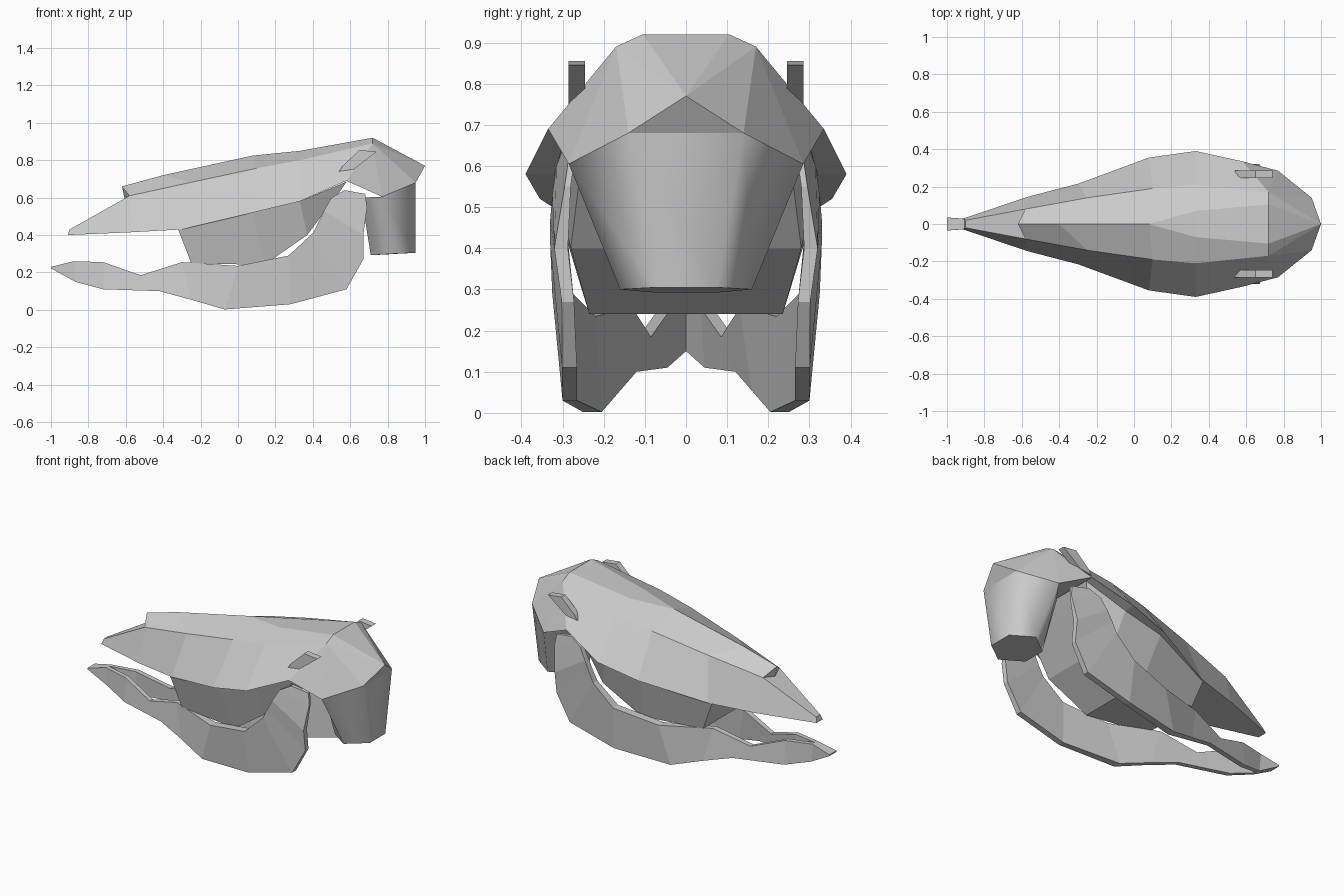
import bpy, bmesh

cube = bpy.data.objects.get("Cube")
if cube:
    bpy.data.objects.remove(cube, do_unlink=True)

bone = bpy.data.materials.new("bone_grey")
bone.use_nodes = True
color = (0.6, 0.6, 0.6, 1)
bone.diffuse_color = color
bone.node_tree.nodes["Principled BSDF"].inputs["Base Color"].default_value = color


def finish(name, bm, mirror=False):
    bmesh.ops.remove_doubles(bm, verts=bm.verts, dist=0.0005)
    bmesh.ops.recalc_face_normals(bm, faces=bm.faces)
    me = bpy.data.meshes.new(name)
    bm.to_mesh(me)
    bm.free()
    me.materials.append(bone)
    ob = bpy.data.objects.new(name, me)
    bpy.context.collection.objects.link(ob)
    if mirror:
        mod = ob.modifiers.new("mirror", 'MIRROR')
        mod.use_axis = (False, True, False)
        mod.merge_threshold = 0.0005
    return ob


def loft(rings, closed=False, cap_start=False, cap_end=False):
    bm = bmesh.new()
    rows = [[bm.verts.new(p) for p in r] for r in rings]
    n = len(rows[0])
    for a, b in zip(rows, rows[1:]):
        for i in range(n if closed else n - 1):
            j = (i + 1) % n
            bm.faces.new((a[i], a[j], b[j], b[i]))
    if cap_start:
        bm.faces.new(rows[0])
    if cap_end:
        bm.faces.new(rows[-1])
    return bm


def both(points):
    return points + [(x, -y, z) for x, y, z in points if y]


# Upper shell: each half section is lower edge, shoulder and ridge
sections = [
    ((-.57, .145, .415), (-.58, .08, .61), (-.62, 0, .66)),
    ((-.30, .215, .43), (-.25, .14, .682), (-.40, 0, .72)),
    ((.08, .355, .52), (.10, .19, .757), (.08, 0, .825)),
    ((.33, .39, .58), (.33, .21, .80), (.33, .07, .85)),
    ((.58, .335, .69), (.72, .17, .89), (.72, .105, .92)),
]
shell = [[(e[0], 0, e[2]), e, m, r, (r[0], 0, r[2])] for e, m, r in sections]
finish("upper_shell", loft(shell, cap_start=True), True)

# Pointed snout under the front lip of the shell
snout = [[(-.91, 0, .40), (-.91, .03, .40), (-.90, .02, .43), (-.90, 0, .43)],
         [(-.57, 0, .415), (-.57, .145, .415), (-.58, .08, .61), (-.58, 0, .61)]]
finish("snout", loft(snout, cap_start=True), True)

# Faceted rear cap
bm = bmesh.new()
for p in both([(.72, .105, .92), (.72, .17, .89), (.58, .335, .69),
               (.77, .285, .605), (.95, .14, .68), (1, 0, .77)]):
    bm.verts.new(p)
bmesh.ops.convex_hull(bm, input=bm.verts)
finish("rear_cap", bm)

# Tapered column below the cap, smooth sides and a flat bottom
top = [(.95, .14, .68), (.77, .285, .605), (.66, .13, .60)]
low = [(.95, .075, .305), (.83, .16, .30), (.71, .07, .292)]
column = [r + [(x, -y, z) for x, y, z in reversed(r)] for r in (top, low)]
ob = finish("rear_column", loft(column, closed=True, cap_end=True))
for face in ob.data.polygons:
    face.use_smooth = len(face.vertices) == 4

# Belly block between the mandibles: top edge and bottom edge
pairs = [((-.32, .205, .43), (-.25, .19, .25)),
         ((.08, .32, .52), (.14, .235, .24)),
         ((.33, .32, .58), (.37, .28, .40)),
         ((.58, .29, .685), (.55, .25, .64))]
belly = [[(t[0], 0, t[2]), t, b, (b[0], 0, b[2])] for t, b in pairs]
finish("belly", loft(belly, cap_start=True, cap_end=True), True)

# Mandibles: lower point, upper point, lower and upper thickness per station
stations = [
    ((-1, 0, .222), (-1, 0, .23), .035, .035),
    ((-.87, 0, .15), (-.88, 0, .26), .025, .025),
    ((-.72, .045, .11), (-.72, .035, .255), .03, .03),
    ((-.42, .12, .10), (-.52, .085, .185), .03, .03),
    ((-.25, .16, .054), (-.30, .13, .255), .035, .035),
    ((-.07, .205, .002), (0, .22, .235), .045, .05),
    ((.28, .265, .03), (.27, .275, .29), .035, .05),
    ((.58, .265, .11), (.40, .29, .41), .036, .04),
    ((.67, .272, .27), (.43, .292, .47), .03, .038),
    ((.67, .287, .40), (.46, .29, .53), .033, .035),
    ((.69, .28, .55), (.50, .285, .60), .015, .03),
    ((.68, .27, .62), (.57, .275, .64), .015, .025),
]
jaw = []
for (bx, by, bz), (tx, ty, tz), wb, wt in stations:
    jaw.append([(bx, by, bz), (bx, by + wb, bz), (tx, ty + wt, tz), (tx, ty, tz)])
finish("mandibles", loft(jaw, closed=True, cap_start=True, cap_end=True), True)

# Small slanted fins on the sides of the head
outline = [(.54, .74), (.56, .77), (.65, .855), (.74, .845), (.62, .752)]
fin = [[(x, y, z) for x, z in outline] for y in (.245, .285)]
finish("side_fins", loft(fin, closed=True, cap_start=True, cap_end=True), True)
